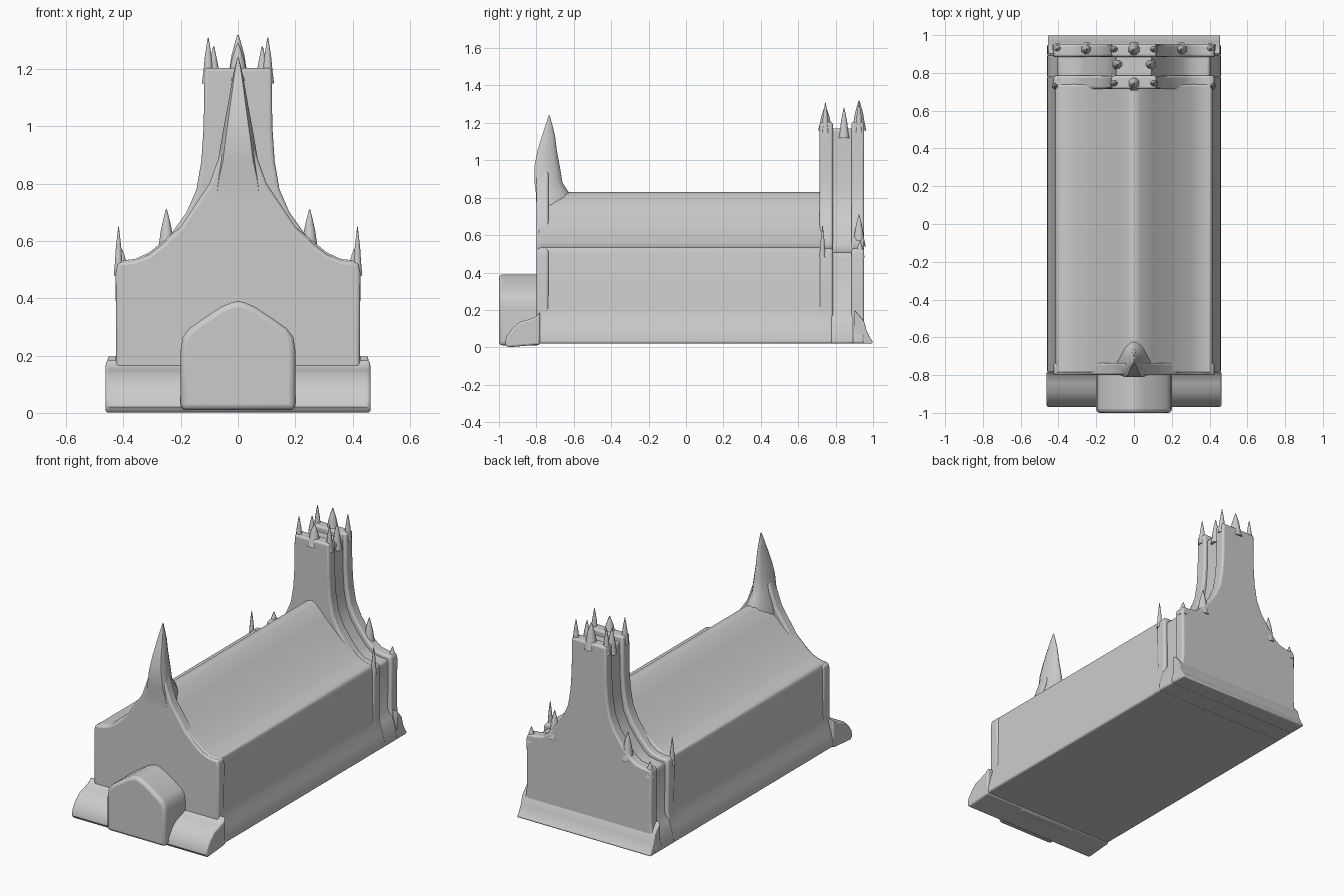
import bpy, bmesh

if "Cube" in bpy.data.objects:
    bpy.data.objects.remove(bpy.data.objects["Cube"])


def finish(name, bm, bevel=0.012, angle=40):
    """Turn a bmesh into a softened, smooth shaded object."""
    bmesh.ops.recalc_face_normals(bm, faces=bm.faces)
    mesh = bpy.data.meshes.new(name)
    bm.to_mesh(mesh)
    bm.free()
    ob = bpy.data.objects.new(name, mesh)
    bpy.context.collection.objects.link(ob)
    if bevel:
        mod = ob.modifiers.new("soft_edges", 'BEVEL')
        mod.width, mod.segments = bevel, 3
        mod.limit_method, mod.angle_limit = 'ANGLE', 0.8
    bpy.ops.object.select_all(action='DESELECT')
    ob.select_set(True)
    bpy.context.view_layer.objects.active = ob
    bpy.ops.object.shade_smooth_by_angle(angle=angle * 3.14159 / 180)
    return ob


def bridge(bm, rings):
    """Skin a list of coordinate rings and cap both ends."""
    vs = [[bm.verts.new(c) for c in ring] for ring in rings]
    n = len(vs[0])
    for a, b in zip(vs, vs[1:]):
        for i in range(n):
            j = (i + 1) % n
            bm.faces.new((a[i], a[j], b[j], b[i]))
    bm.faces.new(vs[0])
    bm.faces.new(vs[-1])


def along_y(name, half, y0, y1, bevel=0.012):
    """Extrude a mirrored half profile (x, z), given bottom to top, along y."""
    prof = half + [(-x, z) for x, z in reversed(half) if x > 0]
    bm = bmesh.new()
    bridge(bm, [[(x, y, z) for x, z in prof] for y in (y0, y1)])
    return finish(name, bm, bevel)


def along_x(name, prof, w, bevel=0.012):
    """Extrude a (y, z) profile across the full width."""
    bm = bmesh.new()
    bridge(bm, [[(x, y, z) for y, z in prof] for x in (-w, w)])
    return finish(name, bm, bevel)


def loft(name, shape, levels, bevel=0.0):
    """Stack scaled copies of a section: levels are (z, half_x, y_min, y_max)."""
    bm = bmesh.new()
    bridge(bm, [[(u * hx, (a + b) / 2 + v * (b - a) / 2, z) for u, v in shape]
                for z, hx, a, b in levels])
    return finish(name, bm, bevel, 55)


OCTAGON = [(1, .4), (.4, 1), (-.4, 1), (-1, .4), (-1, -.4), (-.4, -1), (.4, -1), (1, -.4)]
WEDGE = [(-1, -.6), (-.75, -1), (.75, -1), (1, -.6), (.5, .6), (.15, 1), (-.15, 1), (-.5, .6)]


def pinnacle(name, x, y, z0, z1, r):
    """Small spike with a slightly hollow taper."""
    h = z1 - z0
    ob = loft(name, OCTAGON, [(z0 + h * t, r * k, -r * k, r * k) for t, k in
                              ((0, 1.3), (.25, 1), (.55, .75), (.8, .4), (1, .08))])
    ob.location = (x, y, 0)


# Hall: flared foot, walls and hollow curved roof in one profile
FOOT = [(.46, .02), (.458, .06), (.445, .11), (.43, .16), (.42, .22)]
along_y("hall", FOOT + [(.418, .50), (.41, .532), (.36, .537), (.31, .56), (.2, .65),
                        (.1, .745), (.03, .82), (0, .83)], -.79, .74)

# Front gable sweeping up to the spire
along_y("front_gable", [(.425, .02), (.427, .49), (.42, .525), (.36, .532), (.31, .552), (.26, .592),
                        (.2, .65), (.14, .74), (.1, .80), (.075, .87), (.05, .94), (0, .95)], -.80, -.735)
loft("front_spire", WEDGE, [(.76, .10, -.80, -.60), (.82, .088, -.802, -.62), (.88, .07, -.81, -.66),
                            (.97, .055, -.81, -.675), (1.05, .04, -.795, -.69),
                            (1.13, .026, -.77, -.70), (1.19, .015, -.75, -.715), (1.24, .003, -.735, -.728)])

# Porch and the low sloped steps beside it
along_y("porch", [(.2, .01), (.2, .22), (.193, .265), (.17, .295), (.12, .33), (.06, .37),
                  (.02, .387), (0, .39)], -1.0, -.78, .02)
along_x("front_steps", [(-.78, .015), (-.955, .0), (-.968, .02), (-.962, .055), (-.93, .10),
                        (-.89, .135), (-.84, .15), (-.80, .165), (-.78, .19)], .463, .018)

# Rear foot
along_x("rear_foot", [(.90, .02), (.995, .02), (1.0, .028), (.985, .05), (.965, .09),
                      (.952, .14), (.90, .2)], .455)


# Tower with flared shoulders: two outer slabs and a recessed core
def tower_profile(inset, top):
    side = [(.12, 1.0), (.128, .88), (.145, .78), (.18, .70), (.23, .63), (.28, .57),
            (.32, .54), (.37, .53), (.42, .528), (.428, .50), (.425, .22)]
    upper = [(x - inset, z - inset) for x, z in reversed(side)]
    return FOOT[:4] + upper + [(.118 - inset, top), (0, top)]


along_y("tower_front", tower_profile(0, 1.205), .715, .785)
along_y("tower_core", tower_profile(.022, 1.17), .77, .90)
along_y("tower_rear", tower_profile(0, 1.205), .885, .953)

# Tower crown
for y in (.745, .925):
    for s in (-1, 1):
        pinnacle("tower_corner_pinnacle", s * .104, y, 1.15, 1.31, .017)
    pinnacle("tower_middle_pinnacle", 0, y, 1.16, 1.32 if y > .8 else 1.29, .03)
for s in (-1, 1):
    pinnacle("tower_side_pinnacle", s * .085, .845, 1.12, 1.28, .022)

# Shoulder and corner pinnacles
for s in (-1, 1):
    pinnacle("shoulder_pinnacle", s * .25, .925, .54, .71, .027)
    pinnacle("corner_pinnacle", s * .417, .73, .48, .65, .013)
    pinnacle("rear_corner_pinnacle", s * .405, .93, .48, .57, .02)
